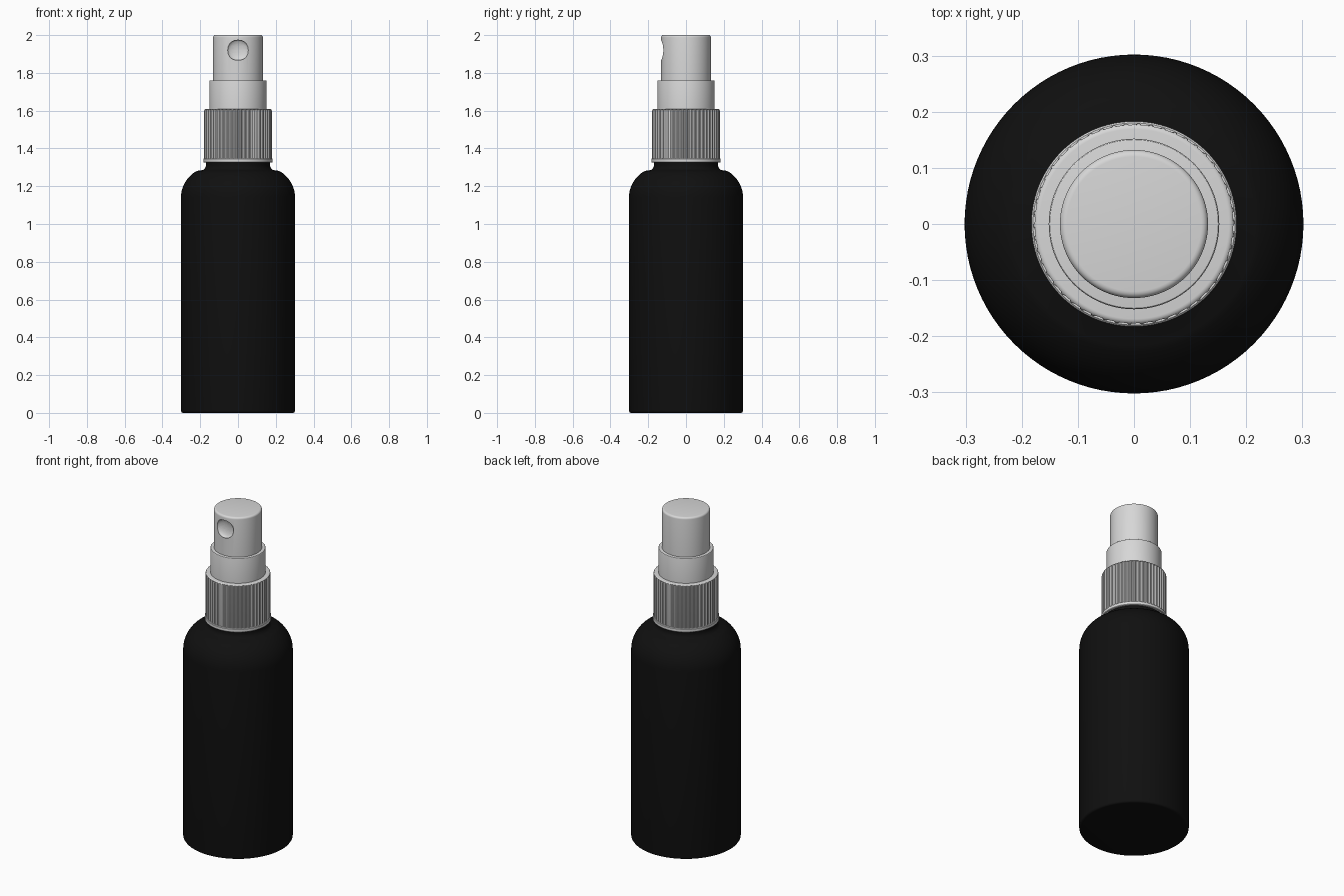
import bpy, bmesh, math

old = bpy.data.objects.get("Cube")
if old:
    bpy.data.objects.remove(old, do_unlink=True)


def material(name, colour, rough):
    m = bpy.data.materials.new(name)
    m.use_nodes = True
    m.diffuse_color = (*colour, 1)
    shader = m.node_tree.nodes["Principled BSDF"]
    shader.inputs["Base Color"].default_value = (*colour, 1)
    shader.inputs["Roughness"].default_value = rough
    return m


black = material("matte black", (0.005, 0.005, 0.005), 0.6)
grey = material("light grey plastic", (0.68, 0.68, 0.68), 0.5)


def arc(cx, cz, r, a0, a1, n):
    """Profile points on a circle, angles in degrees."""
    angles = [math.radians(a0 + (a1 - a0) * i / n) for i in range(n + 1)]
    return [(cx + r * math.cos(a), cz + r * math.sin(a)) for a in angles]


def smooth(obj, angle=30):
    bpy.ops.object.select_all(action='DESELECT')
    obj.select_set(True)
    bpy.context.view_layer.objects.active = obj
    bpy.ops.object.shade_smooth_by_angle(angle=math.radians(angle))


def lathe(name, profile, mat, steps=96, groove=lambda i, z: 0):
    """Closed solid of revolution, listed bottom to top; groove lowers the radius."""
    bm = bmesh.new()
    rings = []
    for r, z in profile:
        ring = []
        for i in range(steps):
            a = math.tau * i / steps
            rr = r - groove(i, z)
            ring.append(bm.verts.new((rr * math.cos(a), rr * math.sin(a), z)))
        rings.append(ring)
    for lo, hi in zip(rings, rings[1:]):
        for i in range(steps):
            j = (i + 1) % steps
            bm.faces.new((lo[i], lo[j], hi[j], hi[i]))
    bm.faces.new(rings[0][::-1])
    bm.faces.new(rings[-1])
    mesh = bpy.data.meshes.new(name)
    bm.to_mesh(mesh)
    bm.free()
    mesh.materials.append(mat)
    obj = bpy.data.objects.new(name, mesh)
    bpy.context.collection.objects.link(obj)
    smooth(obj)
    return obj


# Bottle: rounded foot, straight wall, domed shoulder, filleted neck
bottle = (arc(0.29, 0.012, 0.012, -90, 0, 4)
          + arc(0.142, 1.14, 0.16, 0, 62, 14)
          + arc(0.2, 1.312, 0.03, 242, 180, 5)
          + [(0.17, 1.34)])
lathe("bottle", bottle, black)

# Screw collar: bottom flange and vertically ribbed skirt
lathe("collar_flange",
      [(0.18, 1.325), (0.183, 1.328), (0.183, 1.344), (0.18, 1.347)], grey)
RIBS = 50
lathe("ribbed_collar",
      [(0.179, 1.345), (0.179, 1.6)] + arc(0.169, 1.6, 0.01, 20, 90, 4),
      grey, RIBS * 4,
      lambda i, z: 0.006 if i % 4 > 1 and z < 1.605 else 0)

# Middle sleeve with a softened lip
lathe("sleeve", [(0.152, 1.6)] + arc(0.148, 1.756, 0.004, 0, 90, 3), grey)

# Push button with a round spray dimple on the front
button = lathe("push_button",
               [(0.132, 1.75)] + arc(0.12, 1.988, 0.012, 0, 90, 5), grey)
bpy.ops.mesh.primitive_uv_sphere_add(segments=48, ring_count=24, radius=1,
                                     location=(0, -0.125, 1.92))
cutter = bpy.context.object
cutter.name = "dimple_cutter"
cutter.scale = (0.056, 0.022, 0.056)
cutter.hide_render = True
cutter.data.materials.append(grey)
bpy.context.view_layer.update()
cut = button.modifiers.new("dimple", 'BOOLEAN')
cut.operation = 'DIFFERENCE'
cut.solver = 'EXACT'
cut.object = cutter
bpy.context.view_layer.objects.active = button
bpy.ops.object.modifier_apply(modifier=cut.name)
bpy.data.objects.remove(cutter, do_unlink=True)
smooth(button)
